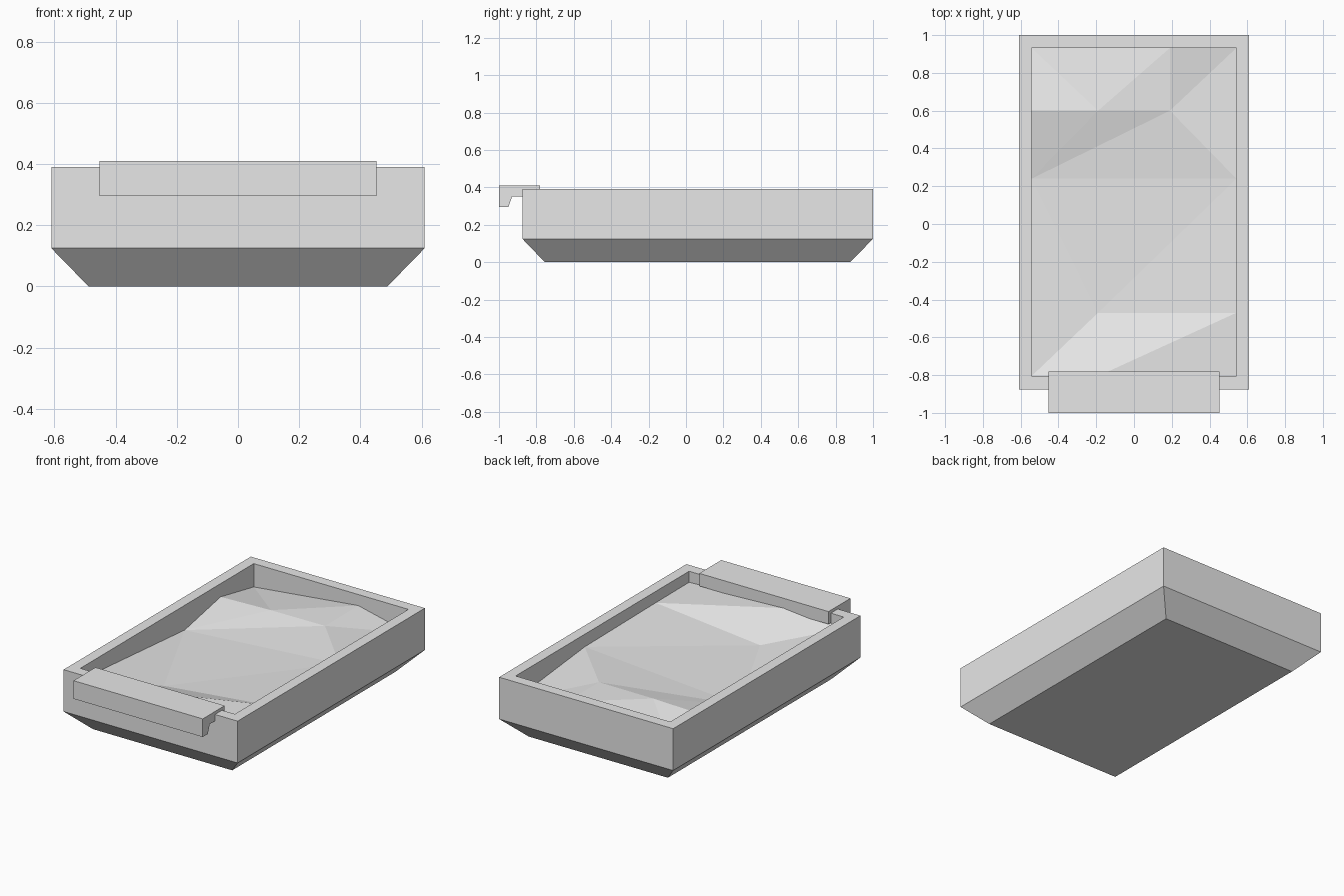
import bpy
import bmesh

if "Cube" in bpy.data.objects:
    bpy.data.objects.remove(bpy.data.objects["Cube"], do_unlink=True)

grey = bpy.data.materials.new("light_grey")
grey.use_nodes = True
COLOR = (0.8, 0.8, 0.8, 1)
grey.diffuse_color = COLOR
grey.node_tree.nodes["Principled BSDF"].inputs["Base Color"].default_value = COLOR


def finish(name, bm, fix_normals=True):
    if fix_normals:
        bmesh.ops.recalc_face_normals(bm, faces=bm.faces)
    mesh = bpy.data.meshes.new(name)
    bm.to_mesh(mesh)
    bm.free()
    mesh.materials.append(grey)
    obj = bpy.data.objects.new(name, mesh)
    bpy.context.collection.objects.link(obj)
    return obj


def ring(bm, half_x, front, back, z):
    corners = [(-half_x, front), (half_x, front), (half_x, back), (-half_x, back)]
    return [bm.verts.new((x, y, z)) for x, y in corners]


# Tray shell: rectangular rings from the base, up over the rim and down inside
bm = bmesh.new()
rings = [ring(bm, *r) for r in (
    (0.488, -0.755, 0.878, 0),
    (0.61, -0.875, 1, 0.125),
    (0.61, -0.875, 1, 0.39),
    (0.542, -0.805, 0.932, 0.39),
    (0.542, -0.805, 0.932, 0.18),
)]
for low, high in zip(rings, rings[1:]):
    for i in range(4):
        j = (i + 1) % 4
        bm.faces.new((low[i], low[j], high[j], high[i]))
bm.faces.new(rings[0][::-1])
bm.faces.new(rings[-1])
finish("tray_shell", bm)

# Uneven faceted filling inside the tray
points = {
    "front_l": (-0.542, -0.805, 0.316), "front_m": (-0.19, -0.805, 0.35),
    "front_r": (0.542, -0.805, 0.32),
    "dip": (-0.19, -0.47, 0.245), "low_r": (0.542, -0.47, 0.318),
    "mid_l": (-0.542, 0.24, 0.233), "mid_r": (0.542, 0.24, 0.31),
    "high_l": (-0.542, 0.6, 0.306), "peak_l": (-0.19, 0.6, 0.316),
    "peak_r": (0.19, 0.6, 0.318),
    "back_l": (-0.542, 0.932, 0.242), "back_m": (0.19, 0.932, 0.32),
    "back_r": (0.542, 0.932, 0.24),
}
facets = """front_l front_m dip
front_m low_r dip
front_m front_r low_r
front_l dip mid_l
dip mid_r mid_l
dip low_r mid_r
mid_l peak_l high_l
mid_l peak_r peak_l
mid_l mid_r peak_r
high_l peak_l back_l
peak_l back_m back_l
peak_l peak_r back_m
peak_r back_r back_m
peak_r mid_r back_r"""
bm = bmesh.new()
verts = {name: bm.verts.new(co) for name, co in points.items()}
for line in facets.splitlines():
    bm.faces.new([verts[n] for n in line.split()])
finish("filling", bm, fix_normals=False)

# Hooked handle clipped over the front rim, extruded from its side profile
profile = [(-1, 0.41), (-1, 0.295), (-0.95, 0.295), (-0.93, 0.35), (-0.875, 0.35),
           (-0.875, 0.391), (-0.803, 0.391), (-0.803, 0.33), (-0.78, 0.33), (-0.78, 0.41)]
bm = bmesh.new()
side = bm.faces.new([bm.verts.new((-0.453, y, z)) for y, z in profile])
moved = bmesh.ops.extrude_face_region(bm, geom=[side], use_keep_orig=True)["geom"]
bmesh.ops.translate(bm, vec=(0.906, 0, 0),
                    verts=[g for g in moved if isinstance(g, bmesh.types.BMVert)])
finish("front_handle", bm)
